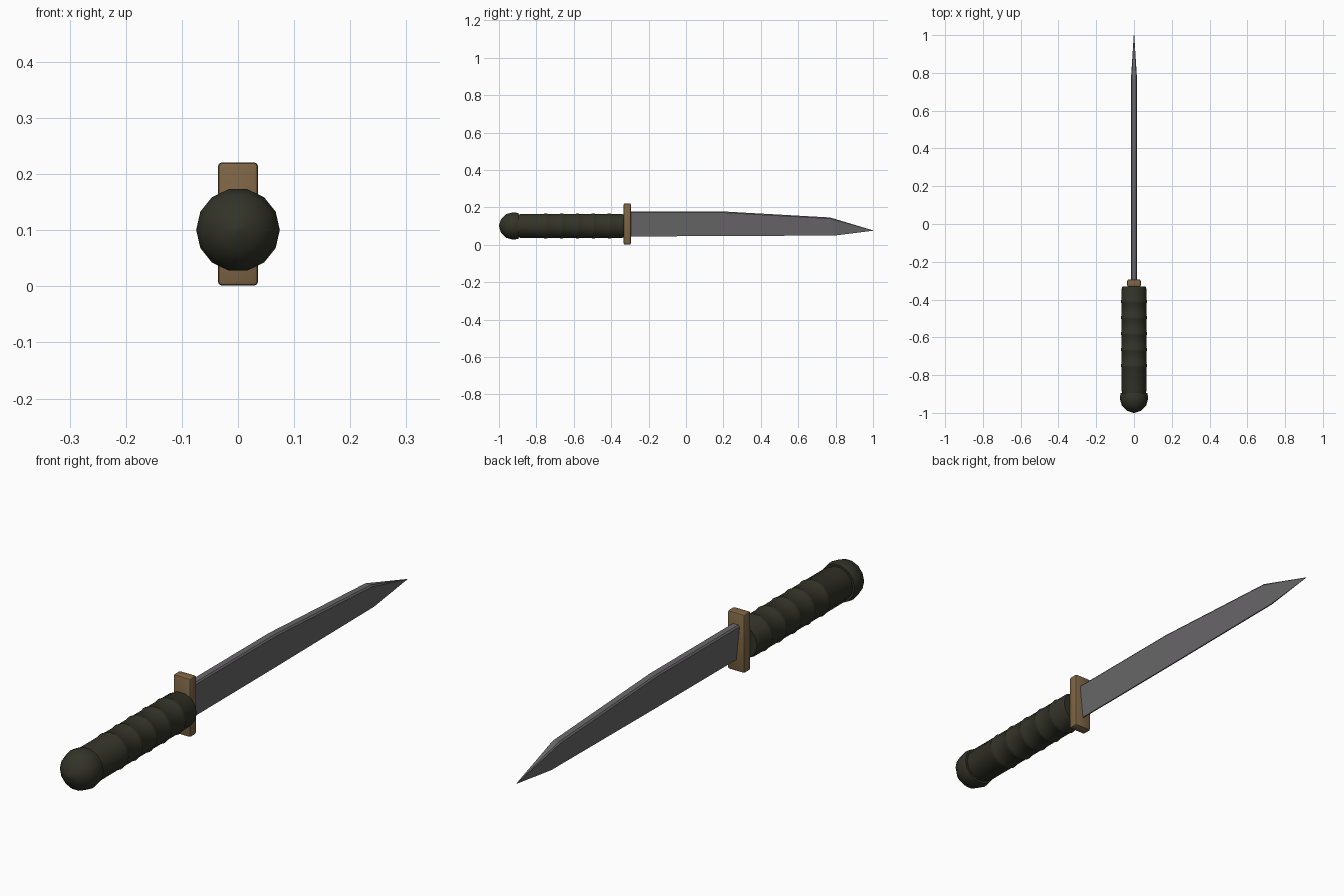
import bpy, bmesh, math

cube = bpy.data.objects.get("Cube")
if cube:
    bpy.data.objects.remove(cube, do_unlink=True)

AXIS_Z = 0.1005
SIDES = 14


def material(name, rgb):
    mat = bpy.data.materials.new(name)
    mat.use_nodes = True
    mat.diffuse_color = (*rgb, 1)
    mat.node_tree.nodes["Principled BSDF"].inputs["Base Color"].default_value = (*rgb, 1)
    return mat


olive = material("dark olive", (0.032, 0.033, 0.021))
brass = material("dull brass", (0.21, 0.13, 0.06))
steel = material("grey steel", (0.145, 0.14, 0.145))


def finish(name, bm, mat, smooth=None):
    bmesh.ops.remove_doubles(bm, verts=bm.verts, dist=1e-5)
    bmesh.ops.recalc_face_normals(bm, faces=bm.faces)
    mesh = bpy.data.meshes.new(name)
    bm.to_mesh(mesh)
    bm.free()
    mesh.materials.append(mat)
    obj = bpy.data.objects.new(name, mesh)
    bpy.context.collection.objects.link(obj)
    if smooth:
        bpy.ops.object.select_all(action='DESELECT')
        obj.select_set(True)
        bpy.context.view_layer.objects.active = obj
        bpy.ops.object.shade_smooth_by_angle(angle=math.radians(smooth))
    return obj


def loft(bm, rings):
    """Bridge closed rings of equal length and cap both ends."""
    loops = [[bm.verts.new(p) for p in ring] for ring in rings]
    for a, b in zip(loops, loops[1:]):
        for i in range(len(a)):
            j = (i + 1) % len(a)
            bm.faces.new((a[i], a[j], b[j], b[i]))
    bm.faces.new(loops[0])
    bm.faces.new(loops[-1])


def lathe(name, profile, mat, smooth):
    """Turn (y, radius) pairs around the long axis."""
    bm = bmesh.new()
    angles = [math.tau * i / SIDES for i in range(SIDES)]
    loft(bm, [[(r * math.cos(a), y, AXIS_Z + r * math.sin(a)) for a in angles]
              for y, r in profile])
    return finish(name, bm, mat, smooth)


# Grip with five raised bands
grip = [(-0.9, 0.062), (-0.88, 0.066)]
for k in range(5):
    y = -0.75 + 0.085 * k
    grip += [(y - 0.011, 0.066), (y - 0.005, 0.069), (y + 0.005, 0.069), (y + 0.011, 0.066)]
grip += [(-0.345, 0.066), (-0.332, 0.062)]
lathe("grip", grip, olive, 35)

# Domed pommel
lathe("pommel", [(-1.0, 0.002), (-0.989, 0.037), (-0.962, 0.0645), (-0.927, 0.0745),
                 (-0.91, 0.073), (-0.896, 0.071)], olive, 40)

# Guard plate with softened edges
bm = bmesh.new()
bmesh.ops.create_cube(bm, size=1)
bmesh.ops.scale(bm, vec=(0.072, 0.04, 0.22), verts=bm.verts)
bmesh.ops.translate(bm, vec=(0, -0.314, 0.111), verts=bm.verts)
bmesh.ops.bevel(bm, geom=bm.edges[:], offset=0.008, segments=2, affect='EDGES', profile=0.5)
finish("guard", bm, brass, 30)

# Wedge-section blade: spine y, spine z, edge y, edge z, half thickness
stations = [(-0.3, 0.178, -0.3, 0.045, 0.016),
            (0.2, 0.178, 0.2, 0.046, 0.016),
            (0.77, 0.146, 0.8, 0.05, 0.016),
            (1.0, 0.077, 1.0, 0.075, 0.0012)]
rings = []
for sy, sz, ey, ez, w in stations:
    drop = min(0.006, (sz - ez) / 3)
    half = [(w * 0.7, sy, sz), (w, sy, sz - drop), (w * 0.15, ey, ez)]
    rings.append(half + [(-x, y, z) for x, y, z in reversed(half)])
bm = bmesh.new()
loft(bm, rings)
finish("blade", bm, steel)
